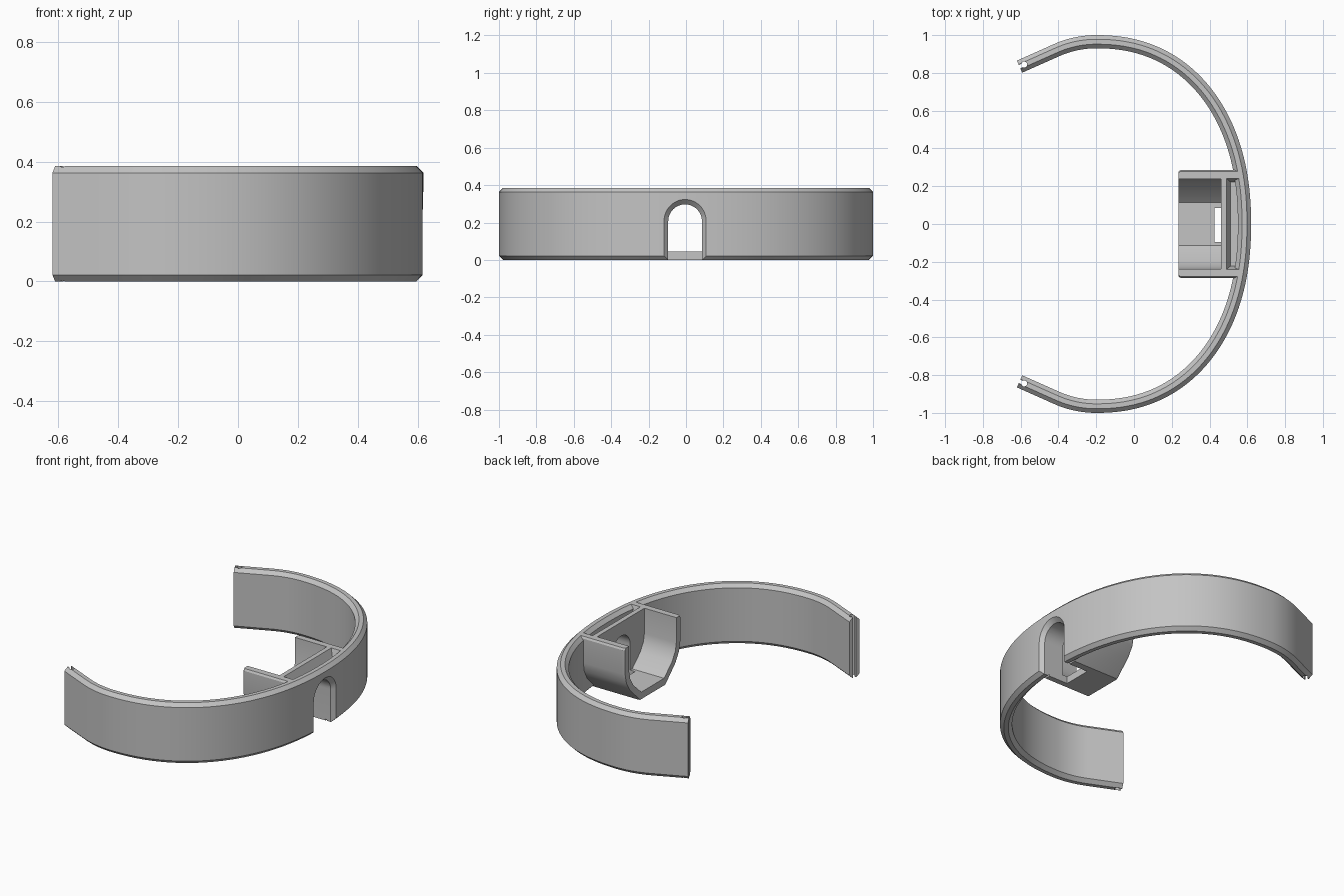
import bpy, bmesh, math
from mathutils import Vector

if "Cube" in bpy.data.objects:
    bpy.data.objects.remove(bpy.data.objects["Cube"], do_unlink=True)

H = 0.385            # height of band and holder
THICK = 0.07         # band thickness
CHAMFER = 0.022

grey = bpy.data.materials.new("matte grey")
grey.use_nodes = True
grey.diffuse_color = (0.55, 0.55, 0.55, 1)
grey.node_tree.nodes["Principled BSDF"].inputs["Base Color"].default_value = (0.55, 0.55, 0.55, 1)


def loft(name, sections):
    """Closed solid through a list of equally sized loops."""
    bm = bmesh.new()
    loops = [[bm.verts.new(p) for p in s] for s in sections]
    n = len(loops[0])
    for a, b in zip(loops, loops[1:]):
        for i in range(n):
            j = (i + 1) % n
            bm.faces.new((a[i], a[j], b[j], b[i]))
    bm.faces.new(loops[0])
    bm.faces.new(loops[-1])
    bmesh.ops.recalc_face_normals(bm, faces=bm.faces)
    mesh = bpy.data.meshes.new(name)
    bm.to_mesh(mesh)
    bm.free()
    mesh.materials.append(grey)
    obj = bpy.data.objects.new(name, mesh)
    bpy.context.collection.objects.link(obj)
    return obj


def along_x(name, profile, x0, x1):
    return loft(name, [[(x, y, z) for y, z in profile] for x in (x0, x1)])


def cut(obj, cutters):
    bpy.context.view_layer.objects.active = obj
    for c in cutters:
        c.hide_render = True
        mod = obj.modifiers.new("cut", "BOOLEAN")
        mod.operation = "DIFFERENCE"
        mod.solver = "EXACT"
        mod.object = c
        bpy.ops.object.modifier_apply(modifier=mod.name)


def smooth(obj):
    bpy.ops.object.select_all(action="DESELECT")
    obj.select_set(True)
    bpy.context.view_layer.objects.active = obj
    bpy.ops.object.shade_smooth_by_angle(angle=math.radians(25))


def half_path():
    """Outer points and normals: full bow, tightening arc, straight tip."""
    power = 2.2
    path = []
    for k in range(49):
        t = math.pi / 2 * k / 48
        u, v = max(math.cos(t), 0) ** (2 / power), math.sin(t) ** (2 / power)
        n = Vector((u ** (power - 1) / 0.82, v ** (power - 1), 0)).normalized()
        path.append((Vector((-0.2 + 0.82 * u, v, 0)), n))
    radius = 0.55
    for k in range(1, 13):
        a = math.radians(24) * k / 12
        n = Vector((-math.sin(a), math.cos(a), 0))
        path.append((Vector((-0.2, 1 - radius, 0)) + n * radius, n))
    p, n = path[-1]
    path.append((p + Vector((-n.y, n.x, 0)) * (p.x + 0.62) / n.y, n))
    return path


def flip(v):
    return Vector((v.x, -v.y, 0))


# Open band: chamfered section swept along the bow
upper = half_path()
path = [(flip(p), flip(n)) for p, n in reversed(upper[1:])] + upper
c = CHAMFER
half = [(0, c), (0, H - c), (c, H), (THICK - c, H)]
section = half + [(THICK - d, H - z) for d, z in half]
band = loft("band", [[p - n * d + Vector((0, 0, z)) for d, z in section] for p, n in path])

# Keyhole groove in each end of the band
grooves = []
for side, (p, n) in ((-1, path[0]), (1, path[-1])):
    out = Vector((-n.y, n.x, 0)) * side
    mid = p - n * THICK / 2
    key = [mid + out * 0.05 - n * 0.009]
    for k in range(15):
        a = math.radians(35 + 290 * k / 14)
        key.append(mid - out * 0.027 + out * 0.016 * math.cos(a) - n * 0.016 * math.sin(a))
    key.append(mid + out * 0.05 + n * 0.009)
    grooves.append(loft("groove_cutter", [[q + Vector((0, 0, z)) for q in key] for z in (-0.1, 0.5)]))


# Arched opening with a flared outer rim
def arch(r):
    top = [(-0.005 + r * math.cos(math.pi * k / 24), 0.207 + r * math.sin(math.pi * k / 24))
           for k in range(25)]
    return [(-0.005 + r, -0.1)] + top + [(-0.005 - r, -0.1)]


tunnel = along_x("tunnel_cutter", arch(0.09), 0.425, 0.8)
flare = loft("flare_cutter", [[(x, y, z) for y, z in arch(r)]
                              for x, r in ((0.592, 0.088), (0.642, 0.138))])


# Holder: trough-shaped hull behind the opening
def hull(points):
    return points + [(-y, z) for y, z in reversed(points)]


outer = hull([(0.278, H), (0.285, H - 0.012), (0.285, 0.22), (0.272, 0.16), (0.235, 0.1), (0.13, 0.0)])
holder = loft("holder", [[(x, y * s, z) for y, z in outer]
                         for x, s in ((0.235, 0.975), (0.247, 1), (0.558, 1))])
cavity = along_x("cavity_cutter", hull([(0.238, 0.6), (0.238, 0.225), (0.228, 0.175),
                                        (0.195, 0.12), (0.115, 0.045)]), 0.1, 0.46)

# Shallow sloped recess between holder wall and band
recess = loft("recess_cutter", [
    [(x0, -y, z), (0.6, -y, z), (0.6, y, z), (x0, y, z)]
    for x0, y, z in ((0.512, 0.222, 0.33), (0.49, 0.24, H), (0.49, 0.24, 0.5))])

cut(band, grooves + [tunnel, flare])
cut(holder, [cavity, recess, tunnel])
for cutter in grooves + [tunnel, flare, cavity, recess]:
    bpy.data.objects.remove(cutter, do_unlink=True)
for part in (band, holder):
    smooth(part)
